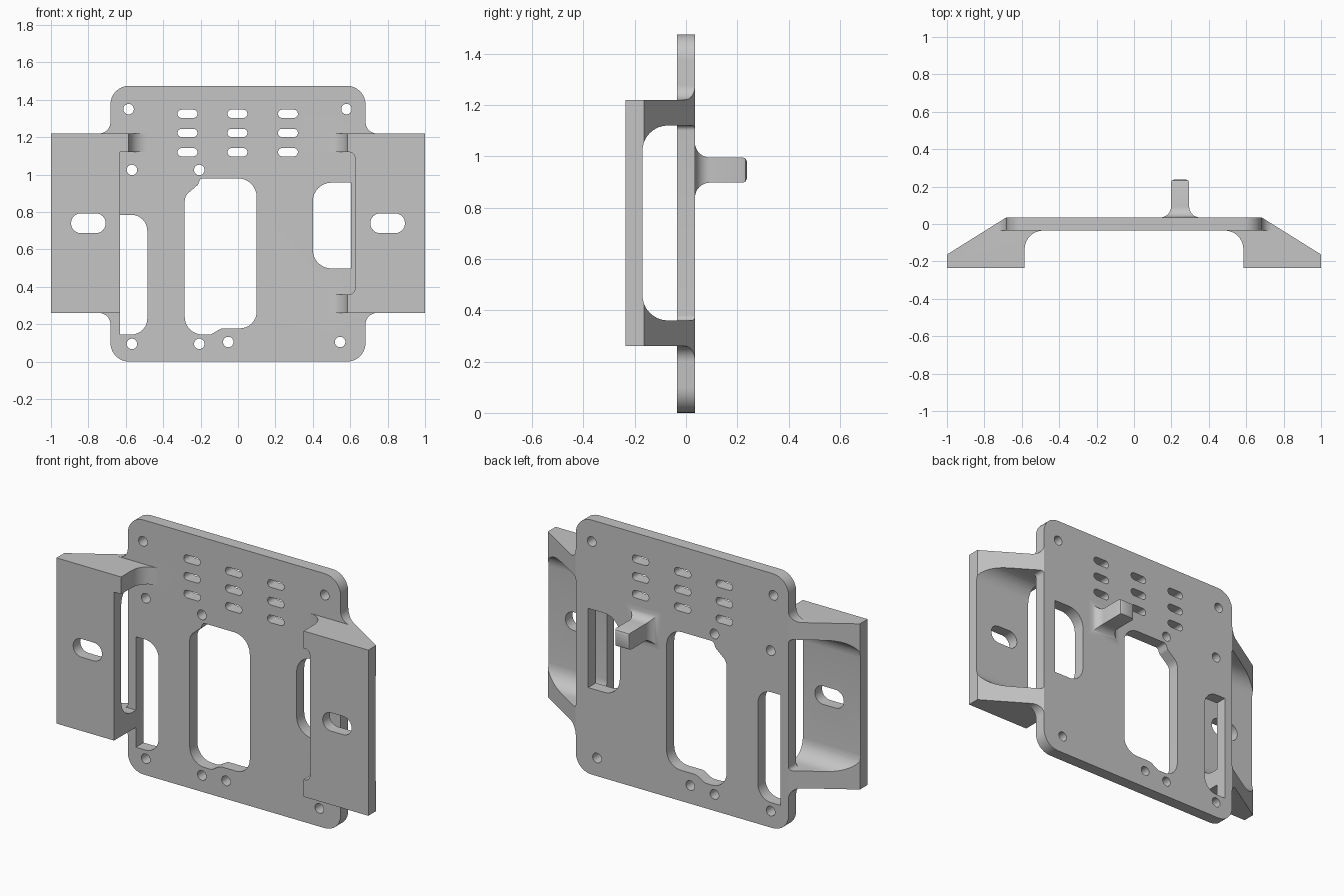
import bpy, bmesh, math
from mathutils import Vector

if "Cube" in bpy.data.objects:
    bpy.data.objects.remove(bpy.data.objects["Cube"], do_unlink=True)

grey = bpy.data.materials.new("matte grey")
grey.use_nodes = True
colour = (0.56, 0.56, 0.56, 1)
grey.diffuse_color = colour
grey.node_tree.nodes["Principled BSDF"].inputs["Base Color"].default_value = colour


def rounded(corners, steps=8):
    """Outline from (u, v, radius) corners, each replaced by a tangent arc."""
    out = []
    for i, (u, v, r) in enumerate(corners):
        p = Vector((u, v))
        a = (Vector(corners[i - 1][:2]) - p).normalized()
        b = (Vector(corners[(i + 1) % len(corners)][:2]) - p).normalized()
        arc = [p]
        if r > 0:
            half = a.angle(b) / 2
            centre = p + (a + b).normalized() * (r / math.sin(half))
            start = p + a * (r / math.tan(half)) - centre
            end = p + b * (r / math.tan(half)) - centre
            sweep = math.pi - 2 * half
            arc = [centre + (start * math.sin(sweep * (1 - k / steps))
                             + end * math.sin(sweep * k / steps)) / math.sin(sweep)
                   for k in range(steps + 1)]
        for q in arc:
            if not out or (q - out[-1]).length > 1e-4:
                out.append(q)
    if (out[0] - out[-1]).length < 1e-4:
        out.pop()
    return out


def box_outline(u0, u1, v0, v1, r=0.0):
    return [(u0, v0, r), (u1, v0, r), (u1, v1, r), (u0, v1, r)]


def finish(name, bm):
    """Turn a closed bmesh into an object with its faces pointing outward."""
    bm.normal_update()
    bmesh.ops.recalc_face_normals(bm, faces=bm.faces[:])
    if bm.calc_volume(signed=True) < 0:
        bmesh.ops.reverse_faces(bm, faces=bm.faces[:])
    mesh = bpy.data.meshes.new(name)
    bm.to_mesh(mesh)
    bm.free()
    mesh.materials.append(grey)
    ob = bpy.data.objects.new(name, mesh)
    bpy.context.collection.objects.link(ob)
    return ob


def prism(name, corners, axis, lo, hi):
    place = {"x": lambda u, v, w: (w, u, v),
             "y": lambda u, v, w: (u, w, v),
             "z": lambda u, v, w: (u, v, w)}[axis]
    pts = rounded(corners)
    bm = bmesh.new()
    ends = [[bm.verts.new(place(p.x, p.y, w)) for p in pts] for w in (lo, hi)]
    bm.faces.new(ends[0][::-1])
    bm.faces.new(ends[1])
    for i in range(len(pts)):
        j = (i + 1) % len(pts)
        bm.faces.new((ends[0][i], ends[0][j], ends[1][j], ends[1][i]))
    return finish(name, bm)


def combine(ob, tool, operation="DIFFERENCE"):
    """Apply a boolean by swapping in the evaluated mesh, then drop the tool."""
    mod = ob.modifiers.new("combine", "BOOLEAN")
    mod.operation = operation
    mod.solver = "EXACT"
    mod.object = tool
    bpy.context.view_layer.update()
    graph = bpy.context.evaluated_depsgraph_get()
    result = bpy.data.meshes.new_from_object(ob.evaluated_get(graph))
    ob.modifiers.clear()
    ob.data = result
    bpy.data.objects.remove(tool, do_unlink=True)


# Main plate with rounded corners and short tabs that blend into the wings
T = 0.035
W, H, LOW, HIGH, BAR = 0.682, 1.475, 0.26, 1.22, 0.1
side = [(W, 0, 0.1), (W, LOW, 0.06), (0.85, LOW, 0), (0.85, LOW + BAR, 0),
        (W, LOW + BAR, 0.02), (W, HIGH - BAR, 0.02), (0.85, HIGH - BAR, 0),
        (0.85, HIGH, 0), (W, HIGH, 0.06), (W, H, 0.1)]
plate = prism("mounting_plate", side + [(-u, v, r) for u, v, r in reversed(side)], "y", -T, T)

# Wings: flat front slab carried by an upper and a lower arm
FRONT, SLAB = -0.235, -0.17
for s in (1, -1):
    profile = [(1, FRONT, 0), (1, 0, 0), (0.485, 0, 0), (0.485, -T, 0),
               (0.585, -T, 0.1), (0.585, FRONT, 0)]
    wing = prism("wing", [(s * u, v, r) for u, v, r in profile], "z", LOW, HIGH)
    # Open window between slab and plate
    window = [(SLAB, LOW + BAR, 0.1), (0.3, LOW + BAR, 0), (0.3, HIGH - BAR, 0),
              (SLAB, HIGH - BAR, 0.1)]
    combine(wing, prism("window_cutter", window, "x", -2, 2))
    # Notch along the inner edge of the slab
    if s > 0:
        notch = box_outline(0.3, 0.625, LOW + BAR, HIGH - BAR, 0.03)
    else:
        notch = box_outline(-0.63, -0.3, 0.145, HIGH - BAR)
    combine(wing, prism("notch_cutter", notch, "y", -1, 1))
    # Fastening slot
    slot = box_outline(s * 0.8 - 0.0925, s * 0.8 + 0.0925, 0.687, 0.793, 0.0525)
    combine(wing, prism("slot_cutter", slot, "y", -1, 1))
    combine(plate, wing, "UNION")

# Sloped backs of the wings
for s in (1, -1):
    wedge = [(s * 0.363, 0.235, 0), (s * 1.323, -0.365, 0), (s * 1.323, 0.235, 0)]
    combine(plate, prism("slope_cutter", wedge, "z", -1, 3))

# Large openings
centre_opening = [(-0.285, 0.145, 0.095), (-0.145, 0.145, 0.04), (-0.09, 0.178, 0.05),
                  (0.1, 0.178, 0.09), (0.1, 0.98, 0.1), (-0.2, 0.98, 0.02),
                  (-0.215, 0.945, 0.02), (-0.285, 0.885, 0.06)]
right_opening = [(-0.63, 0.145, 0), (-0.485, 0.145, 0.085), (-0.485, 0.785, 0.085),
                 (-0.63, 0.785, 0)]
left_opening = [(0.4, 0.498, 0.1), (0.603, 0.498, 0), (0.603, 0.957, 0), (0.4, 0.957, 0.1)]
openings = [centre_opening, right_opening, left_opening]

# Vent slots and screw holes
for x in (-0.27, -0.003, 0.267):
    for z in (1.12, 1.223, 1.325):
        openings.append(box_outline(x - 0.053, x + 0.053, z - 0.022, z + 0.022, 0.0215))
for x, z in ((-0.585, 1.35), (0.58, 1.35), (-0.567, 1.025), (-0.207, 1.025),
             (-0.567, 0.095), (-0.207, 0.095), (-0.052, 0.105), (0.546, 0.105)):
    openings.append(box_outline(x - 0.028, x + 0.028, z - 0.028, z + 0.028, 0.028))
for outline in openings:
    combine(plate, prism("opening_cutter", outline, "y", -0.1, 0.1))

# Peg on the back with a flared root
R = 0.058
sections = [(0.0, R)]
for k in range(9):
    a = math.radians(90) * k / 8
    sections.append((T + R * (1 - math.cos(a)), R * (1 - math.sin(a))))
sections += [(0.222, 0), (0.232, -0.004), (0.237, -0.014)]
bm = bmesh.new()
rings = []
for y, g in sections:
    x0, x1, z0, z1 = 0.198 - g, 0.295 + g, 0.897 - g, 0.995 + g
    rings.append([bm.verts.new((x, y, z)) for x, z in ((x0, z0), (x1, z0), (x1, z1), (x0, z1))])
for low, high in zip(rings, rings[1:]):
    for i in range(4):
        bm.faces.new((low[i], low[i - 1], high[i - 1], high[i]))
bm.faces.new(rings[0])
bm.faces.new(rings[-1])
peg = finish("back_peg", bm)

for ob in (plate, peg):
    bpy.ops.object.select_all(action="DESELECT")
    ob.select_set(True)
    bpy.context.view_layer.objects.active = ob
    bpy.ops.object.shade_smooth_by_angle(angle=math.radians(30))
